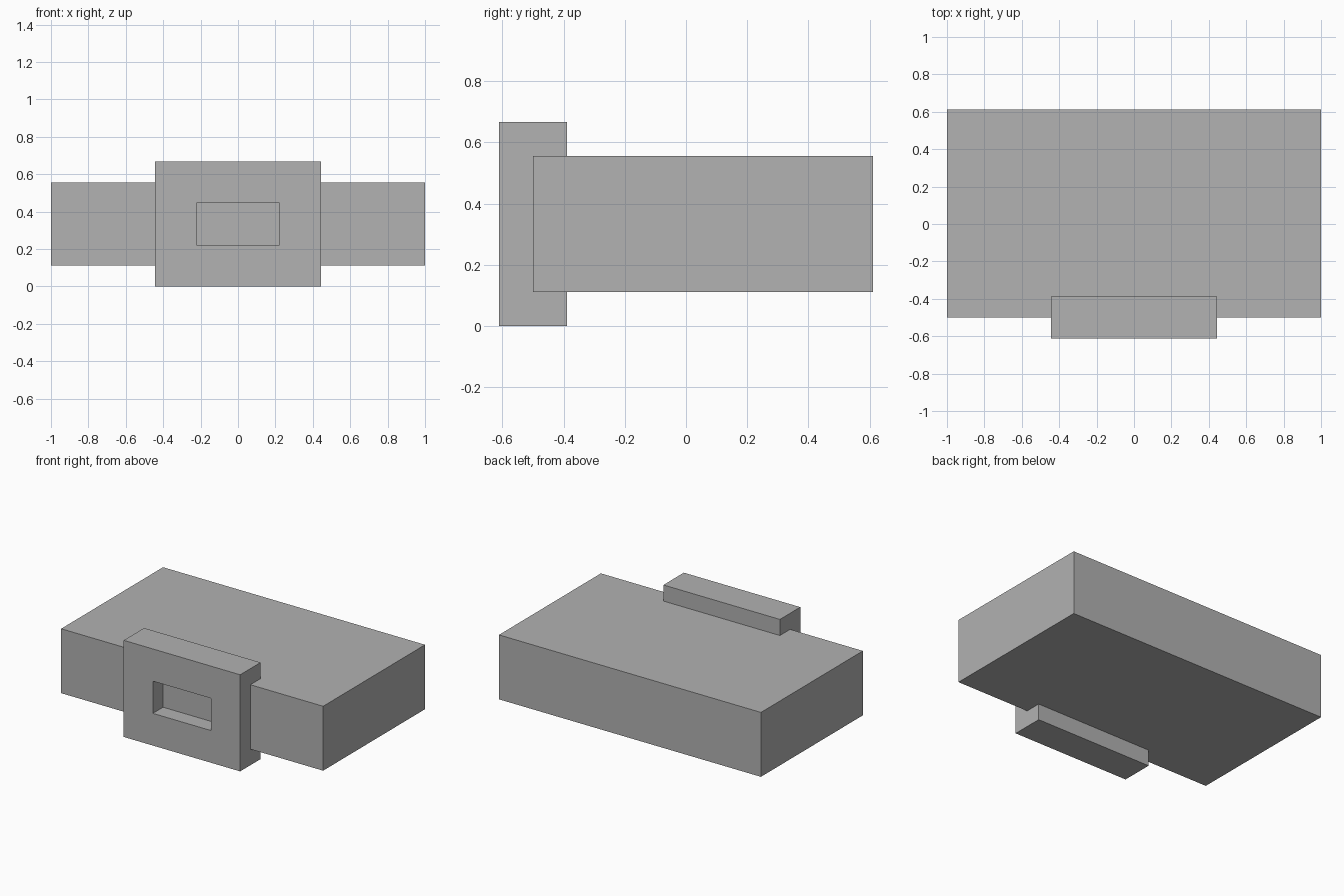
import bpy
import bmesh

if "Cube" in bpy.data.objects:
    bpy.data.objects.remove(bpy.data.objects["Cube"], do_unlink=True)

U = 1 / 9  # design unit

# Single flat grey
grey = bpy.data.materials.new("plain_grey")
grey.use_nodes = True
colour = (0.445, 0.445, 0.445, 1)
grey.diffuse_color = colour
grey.node_tree.nodes["Principled BSDF"].inputs["Base Color"].default_value = colour


def add_object(name, bm):
    bmesh.ops.recalc_face_normals(bm, faces=bm.faces)
    mesh = bpy.data.meshes.new(name)
    bm.to_mesh(mesh)
    bm.free()
    mesh.materials.append(grey)
    obj = bpy.data.objects.new(name, mesh)
    bpy.context.collection.objects.link(obj)
    return obj


def rectangle(bm, half_width, bottom, top, y):
    corners = [(-half_width, bottom), (half_width, bottom),
               (half_width, top), (-half_width, top)]
    return [bm.verts.new((x * U, y * U, z * U)) for x, z in corners]


def bridge(bm, a, b):
    for i in range(4):
        j = (i + 1) % 4
        bm.faces.new((a[i], a[j], b[j], b[i]))


# Main body: plain box
bm = bmesh.new()
front = rectangle(bm, 9, 1, 5, -4.5)
back = rectangle(bm, 9, 1, 5, 5.5)
bridge(bm, front, back)
bm.faces.new(front)
bm.faces.new(back)
add_object("body", bm)

# Front frame: rectangular ring with an open window, straddling the body's front
bm = bmesh.new()
outer = [rectangle(bm, 4, 0, 6, y) for y in (-5.5, -3.5)]
inner = [rectangle(bm, 2, 2, 4, y) for y in (-5.5, -3.5)]
bridge(bm, *outer)
bridge(bm, *inner)
for o, i in zip(outer, inner):
    bridge(bm, o, i)
add_object("front_frame", bm)
